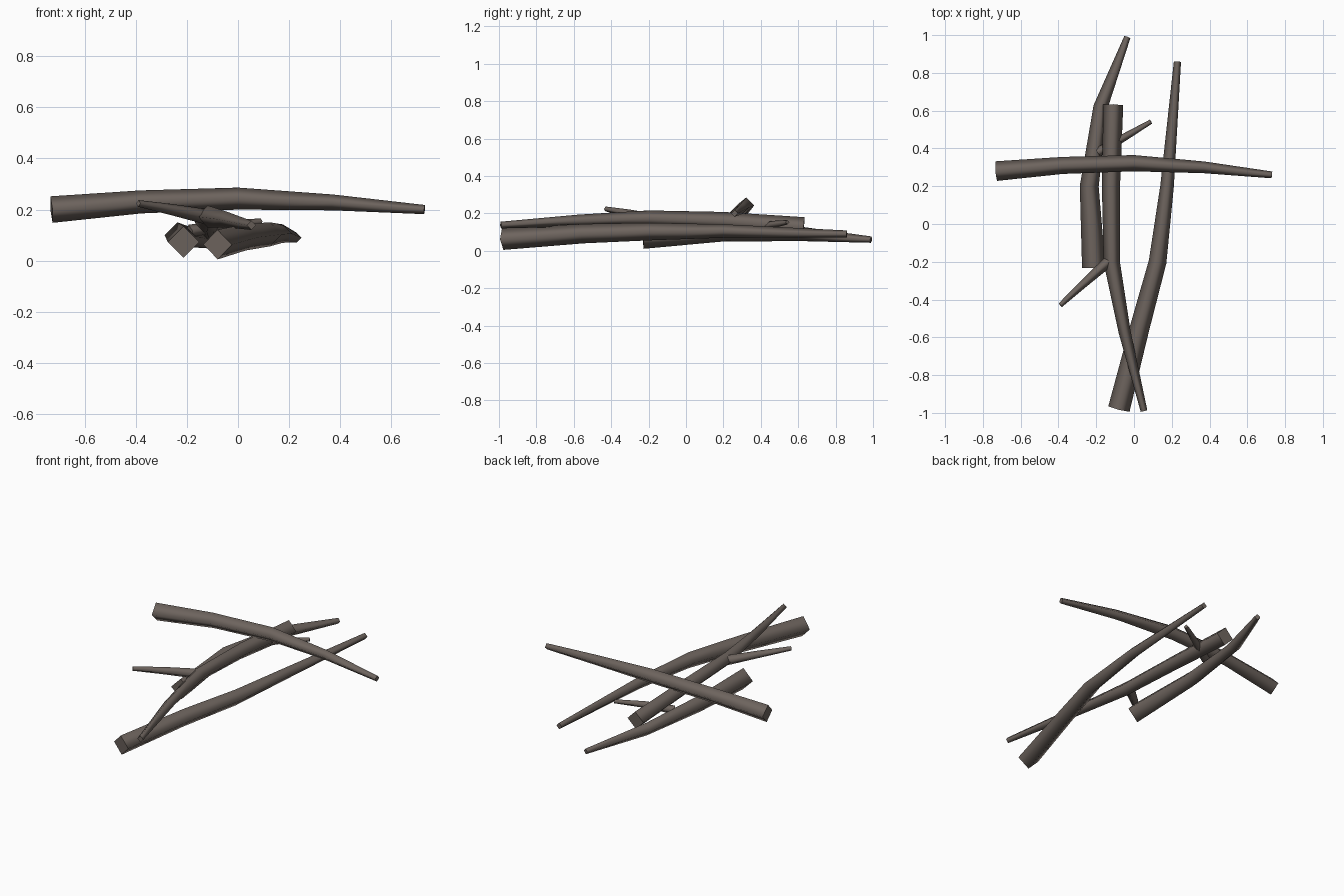
import bpy, bmesh
from mathutils import Vector

cube = bpy.data.objects.get("Cube")
if cube:
    bpy.data.objects.remove(cube, do_unlink=True)

bark = bpy.data.materials.new("grey_brown_bark")
bark.use_nodes = True
colour = (0.155, 0.128, 0.112, 1)
bark.diffuse_color = colour
bark.node_tree.nodes["Principled BSDF"].inputs["Base Color"].default_value = colour


def stick(name, path):
    """Tapered four-sided branch through (x, y, z, radius) points, resting on its edge."""
    centres = [Vector(p[:3]) for p in path]
    bm = bmesh.new()
    rings = []
    for i, c in enumerate(centres):
        t = (centres[min(i + 1, len(path) - 1)] - centres[max(i - 1, 0)]).normalized()
        side = t.cross(Vector((0, 0, 1))).normalized()
        up = side.cross(t)
        r = path[i][3]
        rings.append([bm.verts.new(c + d * r) for d in (side, up, -side, -up)])
    for a, b in zip(rings, rings[1:]):
        for k in range(4):
            n = (k + 1) % 4
            bm.faces.new((a[k], a[n], b[n], b[k])).smooth = True
    # flat sawn ends with crisp rims
    for ring in (rings[0], rings[-1]):
        cap = bm.faces.new(ring)
        for e in cap.edges:
            e.smooth = False
    bmesh.ops.recalc_face_normals(bm, faces=bm.faces)
    mesh = bpy.data.meshes.new(name)
    bm.to_mesh(mesh)
    bm.free()
    mesh.materials.append(bark)
    bpy.context.collection.objects.link(bpy.data.objects.new(name, mesh))


# top branch lying across the pile
stick("cross_branch", [(-.73, .28, .2, .052), (-.38, .31, .23, .045), (0, .322, .243, .043),
                       (.37, .3, .228, .031), (.73, .26, .2, .018)])
# lower branches on the ground
stick("long_branch", [(-.08, -.98, .063, .058), (.03, -.55, .092, .052), (.125, -.2, .103, .047),
                      (.175, .2, .106, .036), (.23, .86, .09, .019)])
stick("short_branch", [(-.213, -.23, .073, .062), (-.237, .2, .1, .05), (-.177, .62, .09, .038),
                       (-.035, .99, .06, .017)])
# middle branch with its two side twigs
stick("middle_branch", [(-.11, .63, .127, .053), (-.122, .2, .16, .048), (-.118, -.2, .173, .043),
                        (-.05, -.57, .162, .032), (.053, -.99, .138, .018)])
stick("front_twig", [(-.125, -.19, .172, .03), (-.26, -.31, .2, .022), (-.39, -.43, .224, .013)])
stick("rear_twig", [(-.19, .38, .115, .026), (-.05, .46, .14, .02), (.09, .542, .153, .012)])
